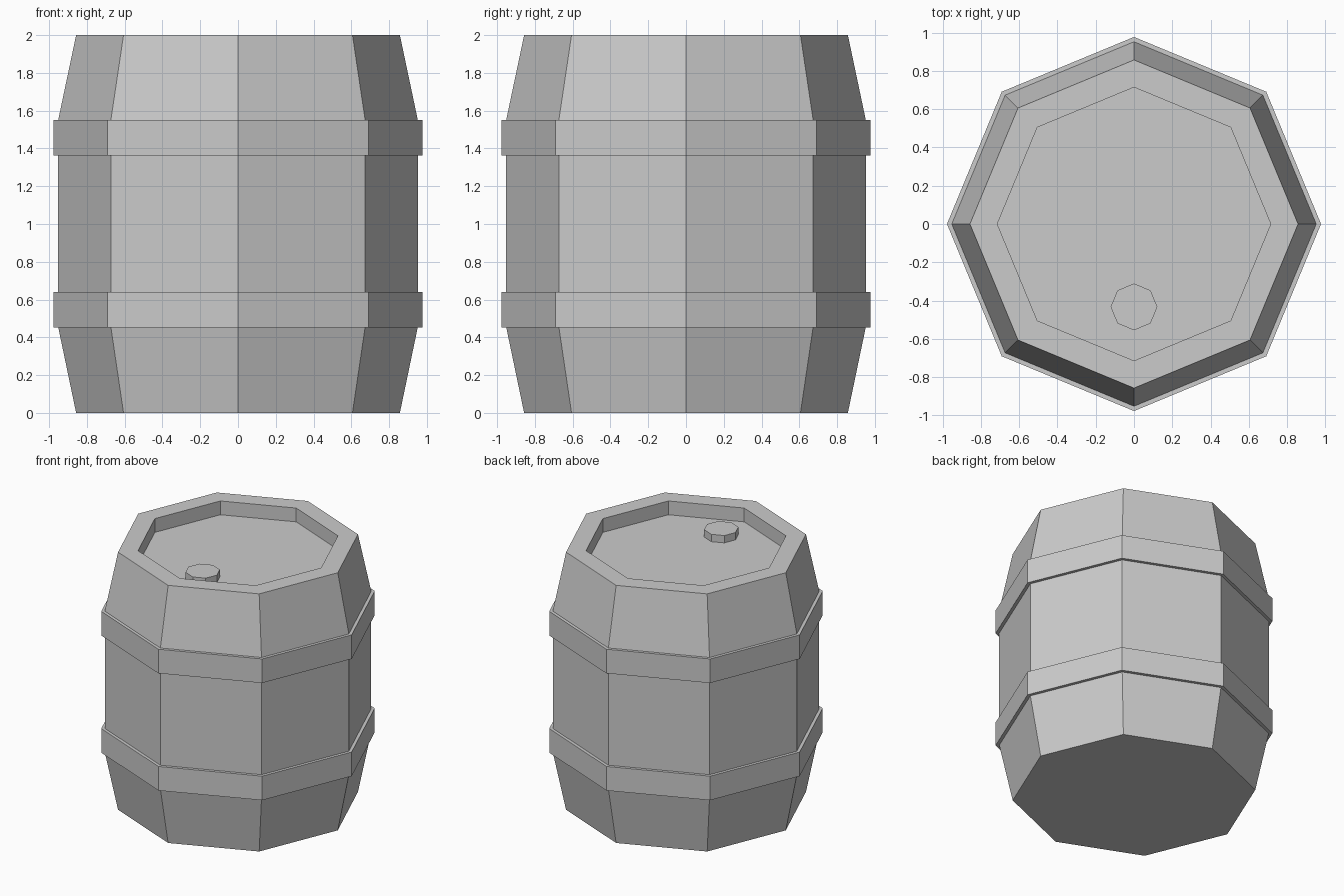
import bpy, bmesh
from math import cos, sin, pi

if "Cube" in bpy.data.objects:
    bpy.data.objects.remove(bpy.data.objects["Cube"])

SIDES = 8


def lathe(name, profile, center=(0, 0), ring=False):
    """Spin (radius, z) points into an eight-sided solid; ring=True closes it as a hoop."""
    bm = bmesh.new()
    loops = [[bm.verts.new((r * cos(2 * pi * i / SIDES),
                            r * sin(2 * pi * i / SIDES), z)) for i in range(SIDES)]
             for r, z in profile]
    pairs = list(zip(loops, loops[1:]))
    if ring:
        pairs.append((loops[-1], loops[0]))
    else:
        bm.faces.new(loops[0][::-1])
        bm.faces.new(loops[-1])
    for a, b in pairs:
        for i in range(SIDES):
            j = (i + 1) % SIDES
            bm.faces.new((a[i], a[j], b[j], b[i]))
    bmesh.ops.recalc_face_normals(bm, faces=bm.faces)
    mesh = bpy.data.meshes.new(name)
    bm.to_mesh(mesh)
    bm.free()
    obj = bpy.data.objects.new(name, mesh)
    obj.location = (*center, 0)
    bpy.context.collection.objects.link(obj)
    return obj


# Barrel body with tapered ends and a recessed lid
lathe("barrel_body", [(0.857, 0), (0.952, 0.455), (0.952, 1.55),
                      (0.857, 2), (0.714, 2), (0.714, 1.893)])

# Two hoops around the body
for name, z0, z1 in (("lower_hoop", 0.453, 0.64), ("upper_hoop", 1.363, 1.55)):
    lathe(name, [(0.94, z0), (0.977, z0), (0.977, z1), (0.94, z1)], ring=True)

# Bung plug on the lid, towards the front
lathe("bung_plug", [(0.122, 1.885), (0.122, 1.95)], center=(0, -0.433))
